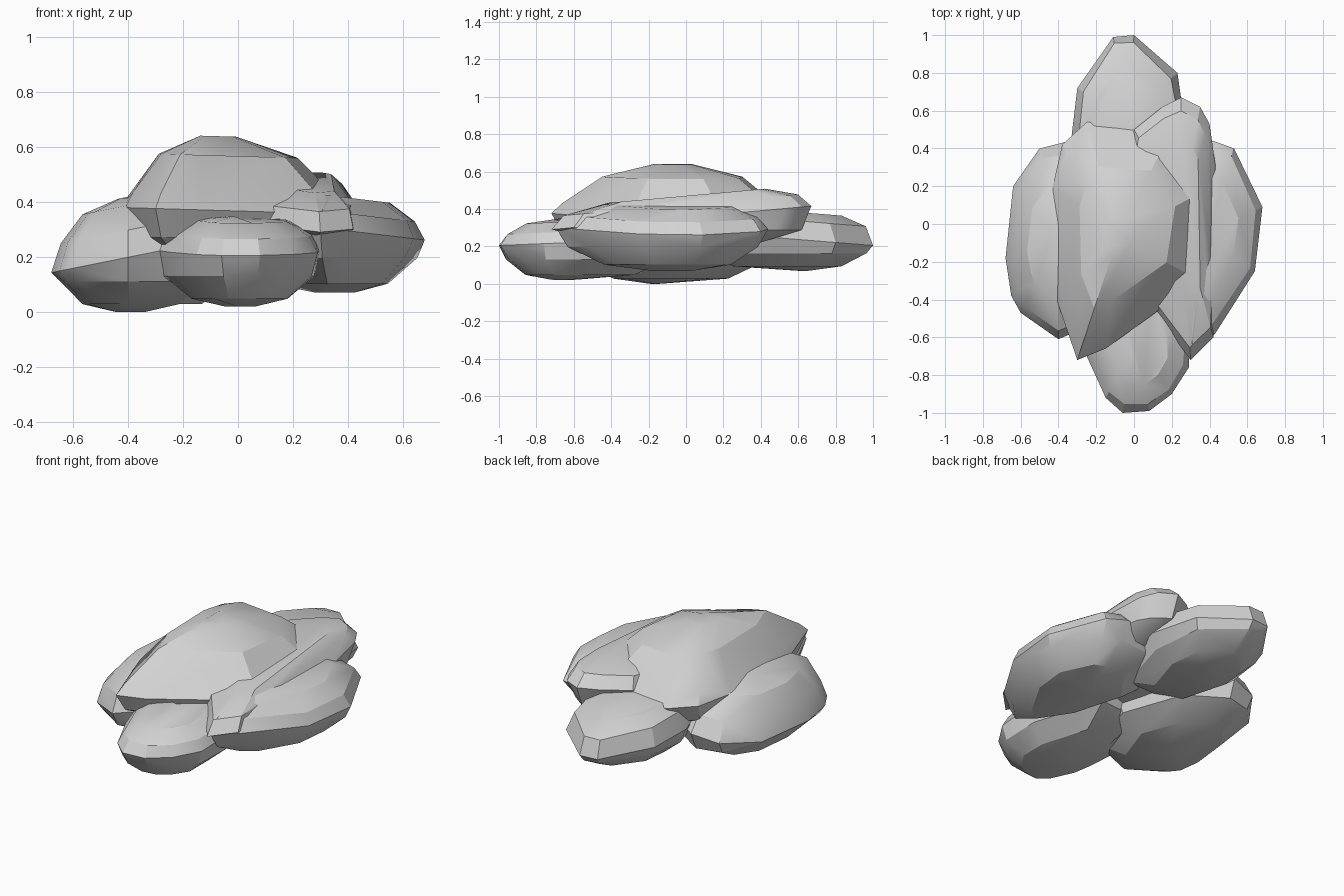
import bpy
import bmesh
import math
import random
from mathutils import Vector

random.seed(4)

default_cube = bpy.data.objects.get("Cube")
if default_cube:
    bpy.data.objects.remove(default_cube, do_unlink=True)

# One plain stone colour
stone = bpy.data.materials.new("stone_grey")
stone.use_nodes = True
stone_colour = (0.65, 0.65, 0.65, 1)
stone.diffuse_color = stone_colour
shader = stone.node_tree.nodes["Principled BSDF"]
shader.inputs["Base Color"].default_value = stone_colour
shader.inputs["Roughness"].default_value = 0.9

# Rounded cross-section: (outline scale, fraction of the height above or below the rim)
SECTION = [(1, 0), (.9, .45), (.6, .86), (.16, 1), (.9, -.45), (.6, -.86), (.2, -1)]


def boulder(name, outline, bottom, rim, top, tilt=(0, 0), sharpness=1):
    """Faceted boulder: a plan outline domed above and below its rim.
    A sharpness over one makes the top peaked, under one makes it blunt."""
    points = [Vector(p) for p in outline]
    centre = sum(points, Vector((0, 0))) / len(points)
    slope = Vector(tilt)
    bm = bmesh.new()
    for scale, rise in SECTION:
        if rise < 0:
            level = rim + rise * (rim - bottom)
        else:
            level = rim + rise ** sharpness * (top - rim)
        for point in points:
            wobble = 1 if rise == 0 else random.uniform(.96, 1.03)
            offset = (point - centre) * scale * wobble
            lean = slope.dot(offset) if rise >= 0 else 0
            spot = centre + offset
            bm.verts.new((spot.x, spot.y, level + lean))

    # Wrap the rings in a hull, then merge nearly flat neighbours into broad facets
    hull = bmesh.ops.convex_hull(bm, input=bm.verts)
    unused = {v for v in hull["geom_interior"] + hull["geom_unused"]
              if isinstance(v, bmesh.types.BMVert)}
    bmesh.ops.delete(bm, geom=list(unused), context="VERTS")
    bmesh.ops.dissolve_limit(bm, angle_limit=math.radians(8),
                             verts=bm.verts, edges=bm.edges)
    bmesh.ops.recalc_face_normals(bm, faces=bm.faces)

    mesh = bpy.data.meshes.new(name)
    bm.to_mesh(mesh)
    bm.free()
    mesh.materials.append(stone)
    rock = bpy.data.objects.new(name, mesh)
    bpy.context.collection.objects.link(rock)
    bpy.ops.object.select_all(action="DESELECT")
    rock.select_set(True)
    bpy.context.view_layer.objects.active = rock
    bpy.ops.object.shade_smooth_by_angle(angle=math.radians(25))


# Four boulders around the base
boulder("right_boulder",
        [(-.68, -.18), (-.64, .2), (-.5, .4), (-.34, .44), (-.1, .3),
         (.05, -.1), (-.1, -.48), (-.4, -.61), (-.6, -.47), (-.65, -.38)],
        bottom=0, rim=.2, top=.42, tilt=(.2, 0))

boulder("left_boulder",
        [(.68, .09), (.64, -.25), (.43, -.58), (.3, -.7), (.1, -.4),
         (-.05, .1), (.2, .4), (.42, .44), (.53, .4)],
        bottom=.07, rim=.3, top=.44, tilt=(-.12, 0))

boulder("front_boulder",
        [(-.06, -1), (.08, -.99), (.2, -.9), (.29, -.76), (.3, -.5),
         (.15, -.05), (-.15, -.05), (-.3, -.5), (-.25, -.7), (-.15, -.92)],
        bottom=.02, rim=.22, top=.35, tilt=(0, .04))

boulder("back_boulder",
        [(0, 1), (-.11, .99), (-.3, .72), (-.33, .47), (-.2, .05),
         (.15, .05), (.28, .45), (.23, .8)],
        bottom=.07, rim=.24, top=.4, tilt=(0, -.08), sharpness=.6)

# Two boulders resting on top
boulder("crown_boulder",
        [(-.3, -.72), (-.15, -.66), (.1, -.43), (.35, -.3), (.42, .2),
         (.2, .5), (-.25, .54), (-.38, .42), (-.43, .2), (-.41, -.4)],
        bottom=.15, rim=.37, top=.64, tilt=(-.03, 0), sharpness=2)

boulder("shoulder_boulder",
        [(.25, .67), (.35, .62), (.4, .53), (.44, .25), (.43, -.3),
         (.42, -.6), (.3, -.72), (.2, -.5), (.1, -.45), (-.1, 0),
         (0, .5), (.15, .62)],
        bottom=.2, rim=.36, top=.49, tilt=(0, .09), sharpness=.8)
